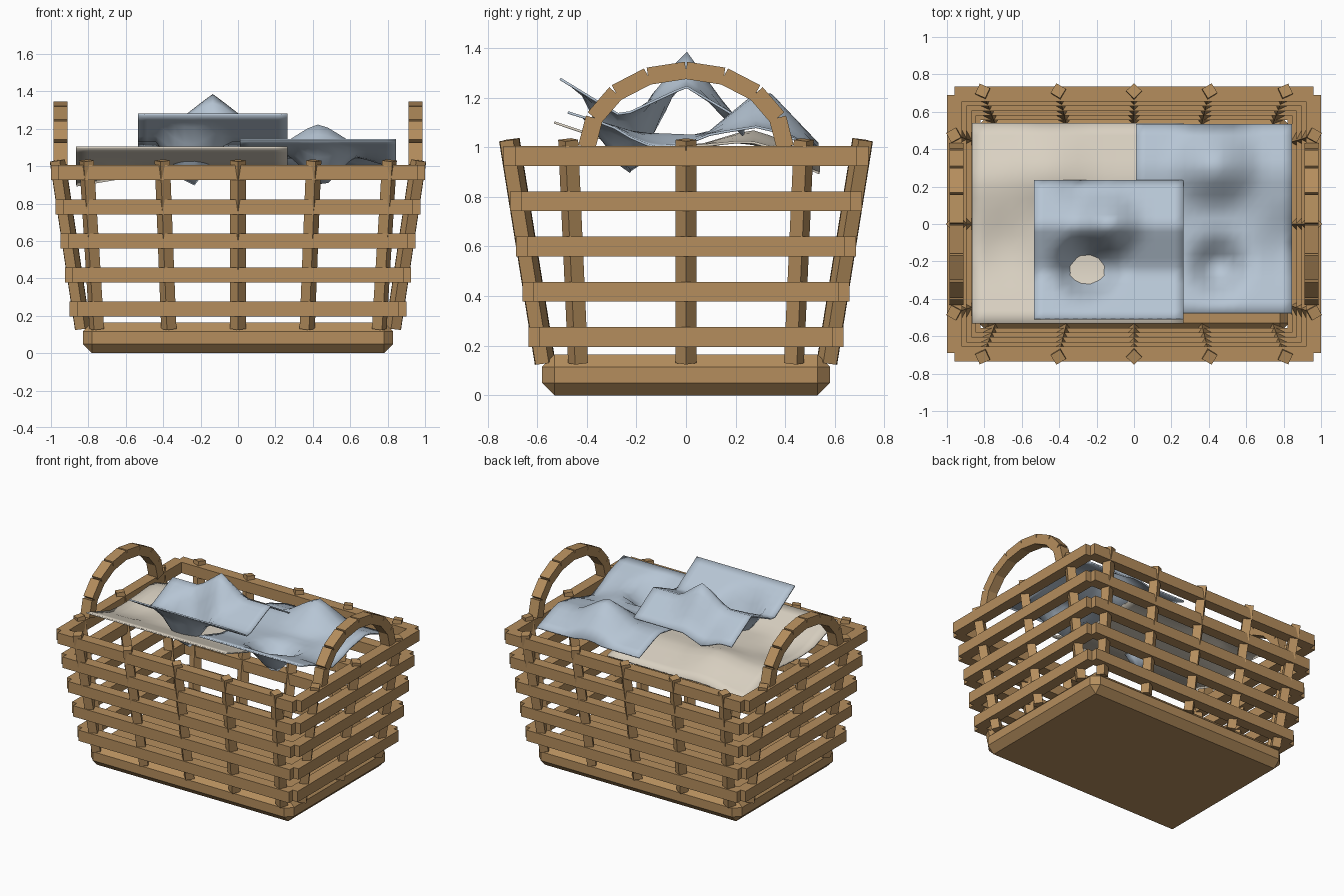
import bpy, bmesh, math
from mathutils import Vector, Matrix

if "Cube" in bpy.data.objects:
    bpy.data.objects.remove(bpy.data.objects["Cube"])


def material(name, rgb):
    m = bpy.data.materials.new(name)
    m.diffuse_color = (*rgb, 1)
    m.use_nodes = True
    m.node_tree.nodes["Principled BSDF"].inputs["Base Color"].default_value = m.diffuse_color
    return m


WOOD = material("wicker_wood", (0.46, 0.27, 0.11))
BLUE = material("pale_blue_cloth", (0.47, 0.56, 0.66))
CREAM = material("cream_cloth", (0.70, 0.64, 0.54))


def finish(name, bm, mat):
    bmesh.ops.recalc_face_normals(bm, faces=bm.faces)
    mesh = bpy.data.meshes.new(name)
    bm.to_mesh(mesh)
    bm.free()
    mesh.materials.append(mat)
    ob = bpy.data.objects.new(name, mesh)
    bpy.context.collection.objects.link(ob)
    return ob


def box(bm, centre, size, rot=None):
    mat = Matrix.Translation(centre)
    if rot:
        mat = mat @ rot
    bmesh.ops.create_cube(bm, size=1, matrix=mat @ Matrix.Diagonal((*size, 1)))


# Chamfered base
bm = bmesh.new()
box(bm, (0, 0, 0.0825), (1.66, 1.16, 0.165))
bmesh.ops.bevel(bm, geom=bm.edges[:], offset=0.05, segments=1, affect='EDGES')
finish("base", bm, WOOD)

# Five rings of slats, widening upward
long_bm, short_bm = bmesh.new(), bmesh.new()
for i in range(5):
    z = 0.235 + 0.1825 * i
    d = 0.025 * (4 - i)
    for s in (-1, 1):
        box(long_bm, (0, s * (0.695 - d), z), (2 * (0.96 - d), 0.08, 0.08))
        box(short_bm, (s * (0.96 - d), 0, z), (0.08, 2 * (0.69 - d), 0.08))
finish("long_slats", long_bm, WOOD)
finish("short_slats", short_bm, WOOD)


# Leaning four-sided posts, edge facing outward
def post(bm, low, high):
    low, high = Vector(low), Vector(high)
    d = high - low
    rot = d.to_track_quat('Z', 'Y').to_matrix().to_4x4()
    bmesh.ops.create_cone(bm, cap_ends=True, segments=4, radius1=0.042,
                          radius2=0.042, depth=d.length,
                          matrix=Matrix.Translation((low + high) / 2) @ rot)


bm = bmesh.new()
for s in (-1, 1):
    for lo, hi in ((-0.755, -0.81), (-0.37, -0.405), (0, 0), (0.37, 0.405), (0.755, 0.81)):
        post(bm, (lo, s * 0.568, 0.13), (hi, s * 0.712, 1.03))
    for lo, hi in ((-0.435, -0.475), (0, 0), (0.435, 0.475)):
        post(bm, (s * 0.83, lo, 0.13), (s * 0.965, hi, 1.03))
finish("posts", bm, WOOD)

# Arched handles made of eight straight blocks each
bm = bmesh.new()
for s in (-1, 1):
    pts = [Vector((s * 0.948, 0.4 * math.cos(math.pi * k / 8),
                   1.0 + 0.31 * math.sin(math.pi * k / 8))) for k in range(9)]
    for a, b in zip(pts, pts[1:]):
        d = b - a
        rot = Matrix.Rotation(math.atan2(d.z, d.y), 4, 'X')
        box(bm, (a + b) / 2, (0.075, d.length, 0.07), rot)
finish("handles", bm, WOOD)


# Crumpled cloths: a height profile along y plus pointed folds
def profile_height(profile, y):
    for (y0, z0), (y1, z1) in zip(profile, profile[1:]):
        if y <= y1 + 1e-6:
            t = (y - y0) / (y1 - y0)
            return z0 + (z1 - z0) * t
    return profile[-1][1]


def cloth(name, mat, x0, x1, profile, folds, n=16):
    bm = bmesh.new()
    y0, y1 = profile[0][0], profile[-1][0]
    grid = []
    for j in range(n + 1):
        row = []
        for i in range(n + 1):
            x = x0 + (x1 - x0) * i / n
            y = y0 + (y1 - y0) * j / n
            z = profile_height(profile, y)
            for fx, fy, height, radius in folds:
                z += height * max(0, 1 - math.hypot(x - fx, y - fy) / radius)
            row.append(bm.verts.new((x, y, z)))
        grid.append(row)
    for j in range(n):
        for i in range(n):
            f = bm.faces.new((grid[j][i], grid[j][i + 1],
                              grid[j + 1][i + 1], grid[j + 1][i]))
            f.smooth = True
    ob = finish(name, bm, mat)
    if ob.data.polygons[0].normal.z < 0:
        ob.data.flip_normals()
    mod = ob.modifiers.new("thickness", 'SOLIDIFY')
    mod.thickness = 0.01
    return ob


cloth("cream_cloth", CREAM, -0.865, 0.265,
      [(-0.53, 1.105), (-0.25, 1.01), (0.05, 1.01), (0.25, 1.03), (0.54, 0.95)],
      [(-0.865, 0.54, -0.05, 0.3), (-0.45, 0.3, 0.05, 0.25), (-0.7, -0.1, -0.04, 0.2)])
cloth("right_blue_cloth", BLUE, 0.01, 0.845,
      [(-0.475, 1.145), (-0.2, 1.06), (0.05, 1.05), (0.3, 1.09), (0.535, 1.0)],
      [(0.43, 0.32, 0.16, 0.24), (0.45, -0.23, -0.18, 0.17), (0.845, -0.1, -0.06, 0.2)])
cloth("top_blue_cloth", BLUE, -0.535, 0.265,
      [(-0.505, 1.28), (-0.26, 1.13), (0, 1.25), (0.235, 1.11)],
      [(-0.135, 0, 0.14, 0.18), (-0.25, -0.23, -0.26, 0.19), (-0.29, 0.235, -0.06, 0.15)])
